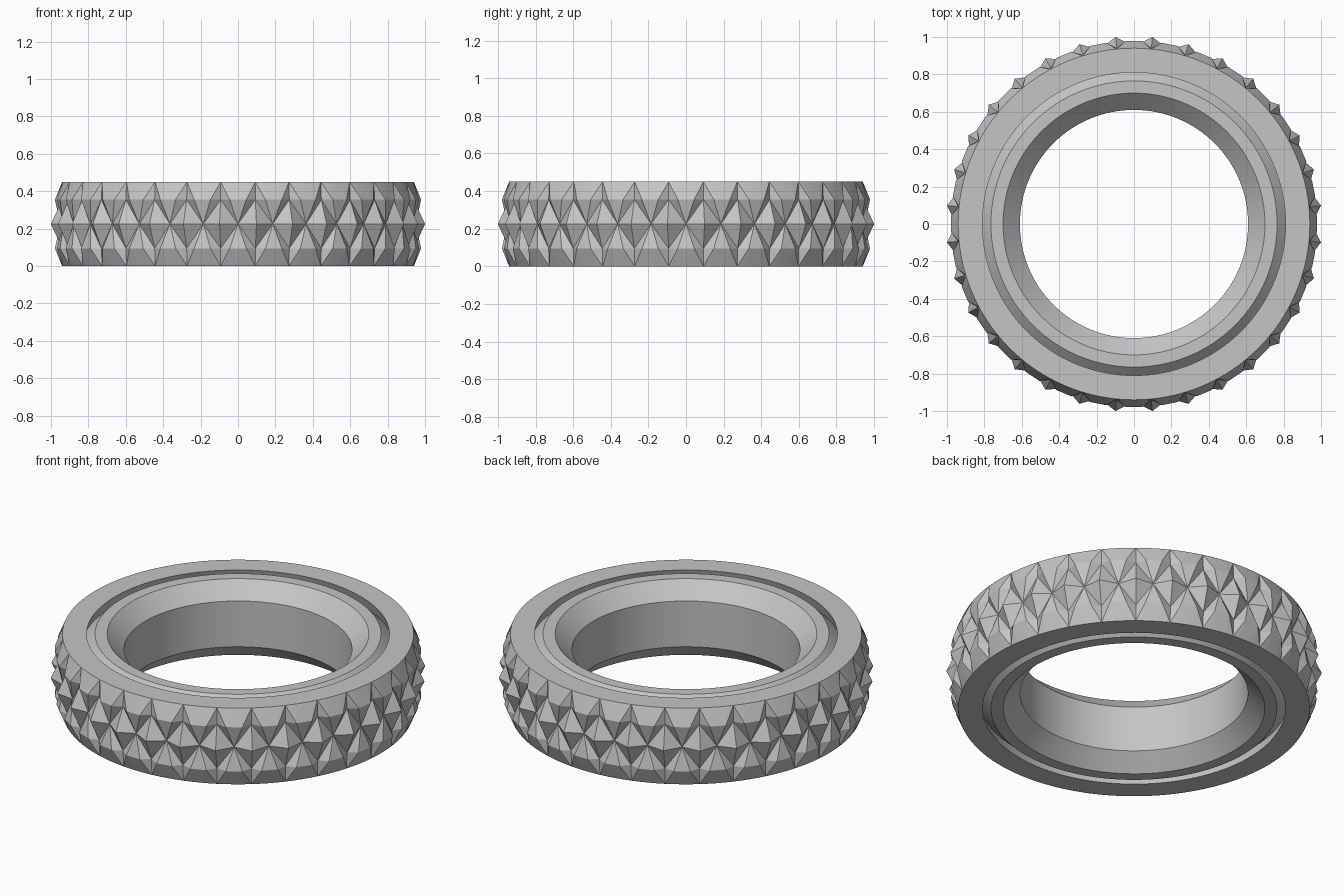
import bpy
import bmesh
from math import sin, cos, pi, radians

cube = bpy.data.objects.get("Cube")
if cube:
    bpy.data.objects.remove(cube, do_unlink=True)

STUDS = 32            # studs around each row
STEP = 2 * pi / STUDS
HALF = 0.225          # half the ring height
ROW = 0.13            # height of the outer stud rows from the middle
RIDGE = 0.23          # half width of an outer stud's ridge, in steps

# Grey metal
grey = bpy.data.materials.new("grey_metal")
colour = (0.56, 0.56, 0.56, 1)
grey.use_nodes = True
grey.diffuse_color = colour
grey.node_tree.nodes["Principled BSDF"].inputs["Base Color"].default_value = colour

bm = bmesh.new()


def point(step, radius, height):
    a = step * STEP - pi / 2
    return bm.verts.new((radius * cos(a), radius * sin(a), HALF + height))


def face(*points, smooth=False):
    f = bm.faces.new([point(*p) for p in points])
    f.smooth = smooth


# Side face, undercut groove, hub lip and funnel, from the rim inward
profile = [(0.94, HALF), (0.81, HALF), (0.83, 0.16), (0.765, HALF),
           (0.70, HALF), (0.61, 0.135)]

for i in range(STUDS):
    for side in (1, -1):
        # Studded tread: one middle-row point and one outer-row ridge
        h = side * ROW
        left, right = (i - RIDGE, 0.98, h), (i + RIDGE, 0.98, h)
        dip, next_dip = (i, 0.95, 0), (i + 1, 0.95, 0)
        dip_left, dip_right = (i - 0.5, 0.945, h), (i + 0.5, 0.945, h)
        tip = (i + 0.5, 1.005, 0)
        face(left, right, dip)
        face(right, dip_right, dip)
        face(dip_left, left, dip)
        face(tip, dip, dip_right)
        face(tip, dip_right, next_dip)

        # Shoulder fan from the ridge up to the rim
        rim = [(i + k / 4, 0.94, side * HALF) for k in range(-2, 3)]
        face(dip_left, rim[0], left)
        face(left, rim[0], rim[1])
        face(left, rim[1], rim[2])
        face(left, rim[2], right)
        face(right, rim[2], rim[3])
        face(right, rim[3], rim[4])
        face(right, rim[4], dip_right)

        # Turned side and hub
        for k in range(-2, 2):
            a, b = i + k / 4, i + (k + 1) / 4
            for (r0, z0), (r1, z1) in zip(profile, profile[1:]):
                face((a, r0, side * z0), (b, r0, side * z0),
                     (b, r1, side * z1), (a, r1, side * z1), smooth=True)

    # Straight bore
    r, z = profile[-1]
    for k in range(-2, 2):
        a, b = i + k / 4, i + (k + 1) / 4
        face((a, r, z), (b, r, z), (b, r, -z), (a, r, -z), smooth=True)

bmesh.ops.remove_doubles(bm, verts=bm.verts, dist=0.0005)
bmesh.ops.recalc_face_normals(bm, faces=bm.faces)
for e in bm.edges:
    e.smooth = e.calc_face_angle(0) < radians(25)

mesh = bpy.data.meshes.new("studded_ring")
bm.to_mesh(mesh)
bm.free()
mesh.materials.append(grey)
ring = bpy.data.objects.new("studded_ring", mesh)
bpy.context.collection.objects.link(ring)
